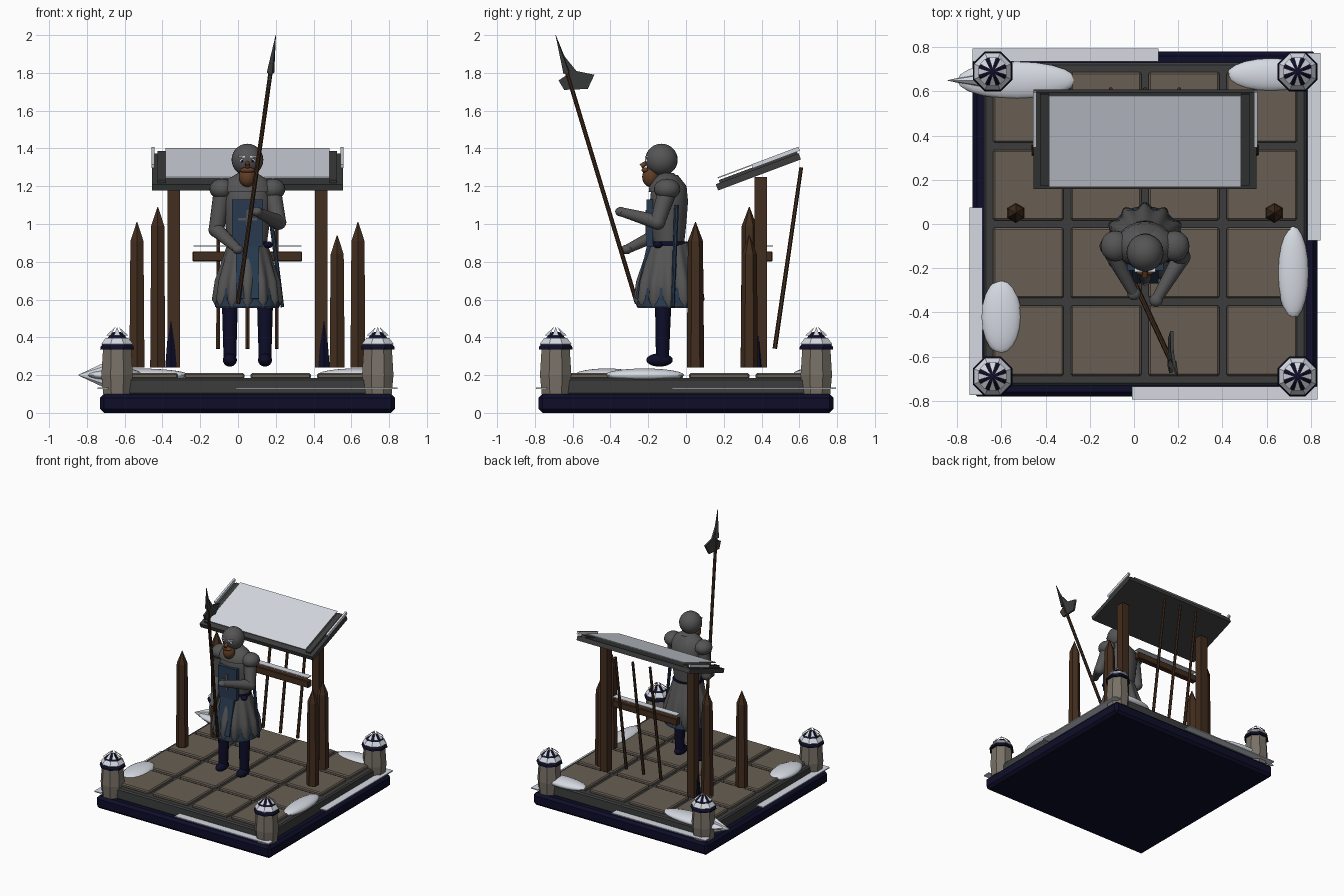
import bpy, bmesh, math
from mathutils import Vector

cube = bpy.data.objects.get("Cube")
if cube:
    bpy.data.objects.remove(cube, do_unlink=True)

CX = 0.05  # middle of the platform


def material(name, r, g, b):
    m = bpy.data.materials.new(name)
    m.use_nodes = True
    m.diffuse_color = (r, g, b, 1)
    node = next(n for n in m.node_tree.nodes if n.type == 'BSDF_PRINCIPLED')
    node.inputs["Base Color"].default_value = (r, g, b, 1)
    return m


snow = material("snow", .66, .69, .75)
wood = material("dark wood", .055, .026, .013)
tile = material("brown tile", .14, .113, .088)
stone = material("pale stone", .19, .165, .135)
slate = material("slate grey", .045, .046, .046)
armour = material("armour grey", .09, .09, .09)
navy = material("midnight navy", .004, .004, .022)
blue = material("tabard blue", .021, .042, .08)
hair = material("brown beard", .12, .048, .02)


def finish(name, bm, mat, smooth=False):
    bmesh.ops.recalc_face_normals(bm, faces=bm.faces)
    mesh = bpy.data.meshes.new(name)
    bm.to_mesh(mesh)
    bm.free()
    mesh.materials.append(mat)
    ob = bpy.data.objects.new(name, mesh)
    bpy.context.collection.objects.link(ob)
    if smooth:
        bpy.ops.object.select_all(action='DESELECT')
        bpy.context.view_layer.objects.active = ob
        ob.select_set(True)
        bpy.ops.object.shade_smooth_by_angle(angle=math.radians(50))
    return ob


def box(name, loc, size, mat, tilt=0, bevel=0):
    bm = bmesh.new()
    bmesh.ops.create_cube(bm, size=1)
    bmesh.ops.scale(bm, vec=size, verts=bm.verts)
    ob = finish(name, bm, mat)
    ob.location = loc
    ob.rotation_euler.x = tilt
    if bevel:
        mod = ob.modifiers.new("bevel", 'BEVEL')
        mod.width, mod.segments = bevel, 1
    return ob


def ball(name, loc, radii, mat, seg=20):
    bm = bmesh.new()
    bmesh.ops.create_uvsphere(bm, u_segments=seg, v_segments=seg // 2 + 2, radius=1)
    bmesh.ops.scale(bm, vec=radii, verts=bm.verts)
    ob = finish(name, bm, mat, True)
    ob.location = loc
    return ob


def rod(name, a, b, r1, r2, mat, seg=8, smooth=False):
    a, b = Vector(a), Vector(b)
    bm = bmesh.new()
    bmesh.ops.create_cone(bm, cap_ends=True, segments=seg, radius1=r1, radius2=r2,
                          depth=(b - a).length)
    ob = finish(name, bm, mat, smooth)
    ob.location = (a + b) / 2
    ob.rotation_euler = (b - a).to_track_quat('Z', 'Y').to_euler()
    return ob


def lathe(name, profile, mat, loc, seg=24, squash=1, folds=0, depth=0, smooth=True, closed=False):
    """Revolve (radius, z) pairs, optionally with folds deepening downward."""
    bm = bmesh.new()
    rings = []
    for i, (r, z) in enumerate(profile):
        k = depth * (1 - i / (len(profile) - 1))
        ring = []
        for s in range(seg):
            t = 2 * math.pi * (s + .5) / seg
            rr = r * (1 + k * math.cos(folds * t))
            ring.append(bm.verts.new((rr * math.cos(t), rr * math.sin(t) * squash, z)))
        rings.append(ring)
    pairs = list(zip(rings, rings[1:])) + ([(rings[-1], rings[0])] if closed else [])
    for lo, hi in pairs:
        for s in range(seg):
            n = (s + 1) % seg
            bm.faces.new((lo[s], lo[n], hi[n], hi[s]))
    if not closed:
        bm.faces.new(rings[0])
        bm.faces.new(rings[-1])
    ob = finish(name, bm, mat, smooth)
    ob.location = loc
    return ob


# Platform and tiled floor
box("base", (CX, 0, .05), (1.56, 1.56, .1), navy, bevel=.02)
box("plinth", (CX, 0, .14), (1.46, 1.46, .09), slate, bevel=.01)
for i in range(4):
    for j in range(4):
        box("floor_tile", (CX + (i - 1.5) * .352, (j - 1.5) * .352, .195),
            (.32, .32, .03), tile, bevel=.008)

# Corner bollards with navy caps and frosted crowns
for sx in (-1, 1):
    for sy in (-1, 1):
        p = (CX + sx * .69, sy * .69, 0)
        lathe("bollard", [(.08, .1), (.09, .2), (.08, .35)], stone, p, 8, smooth=False)
        lathe("bollard_cap", [(.097, .335), (.095, .35), (.03, .425), (.008, .43)], navy, p, 8, smooth=False)
        lathe("snow_ring", [(.088, .362), (.066, .392), (.066, .396), (.09, .366)],
              snow, p, 8, smooth=False, closed=True)
        bm = bmesh.new()
        for k in range(8):
            t = math.pi * k / 4
            pts = [(.012, t, .455), (.068, t - .25, .41), (.068, t + .25, .41)]
            bm.faces.new([bm.verts.new((r * math.cos(a), r * math.sin(a), z)) for r, a, z in pts])
        finish("snow_crown", bm, snow).location = p

# Snow drifts and icy ledges
for x, y, rx, ry in ((-.53, .65, .27, .085), (.62, .675, .2, .075),
                     (-.6, -.42, .09, .17), (.72, -.22, .07, .21)):
    ball("snow_drift", (x, y, .2), (rx, ry, .035), snow)
rod("drift_tip", (-.7, .65, .2), (-.845, .65, .2), .07, .002, snow).scale.x = .45
for s in (-1, 1):
    box("snow_ledge", (CX - s * .36, s * .765, .13), (.84, .06, .008), snow)
    box("snow_ledge", (CX + s * .765, s * .35, .13), (.06, .85, .008), snow)

# Palisade stakes
for x, y, top in ((-.535, .05, 1.01), (.635, .05, 1.01), (-.425, .335, 1.09), (.525, .335, .94)):
    lathe("stake", [(.046, .24), (.04, top - .1), (.002, top)], wood, (x, y, 0), 6, smooth=False)

# Shelter posts, rail and leaning poles
for s in (-1, 1):
    box("shelter_post", (CX + s * .39, .395, .745), (.065, .065, 1.01), wood)
    rod("post_wrap", (CX + s * .405, .375, .24), (CX + s * .405, .375, .5), .035, .012, navy, 6)
box("rail", (CX, .435, .828), (.58, .045, .055), wood, bevel=.005)
box("rail_snow", (CX, .435, .883), (.57, .05, .006), snow)
for k in (-1, 0, 1):
    rod("leaning_pole", (CX + k * .155, .47, .34), (CX + k * .155, .61, 1.3), .012, .01, wood, 6)

# Sloping roof with snow sheet and side strips
SLOPE = math.atan2(.165, .44)
box("roof", (CX, .383, 1.276), (1.01, .468, .035), slate, SLOPE)
box("roof_snow", (CX, .375, 1.322), (.87, .44, .006), snow, SLOPE)
for s in (-1, 1):
    box("roof_edge_snow", (CX + s * .5, .475, 1.352), (.016, .265, .022), snow, SLOPE)
    box("roof_edge_board", (CX + s * .455, .383, 1.3), (.04, .44, .02), slate, SLOPE)

# Guard: legs and boots
for s in (-1, 1):
    x = CX + s * .093
    rod("leg", (x, -.125, .28), (x, -.12, .64), .034, .045, navy, 14, True)
    ball("boot", (x, -.14, .28), (.037, .07, .035), navy)

# Guard: coat, skirt and torso
lathe("coat_lining", [(.172, .56), (.16, .66), (.1, .8)], blue, (CX, -.09, 0), 32)
lathe("skirt", [(.15, .555), (.175, .6), (.165, .7), (.135, .8), (.105, .9)], armour,
      (CX, -.09, 0), 96, folds=12, depth=.11)
lathe("belt", [(.108, .878), (.112, .885), (.112, .9), (.108, .907)], navy, (CX, -.09, 0), 32, .92)
lathe("torso", [(.104, .9), (.118, 1), (.13, 1.12), (.12, 1.2), (.06, 1.26)], armour,
      (CX, -.09, 0), 28, .78)
lathe("mantle", [(.14, 1.17), (.135, 1.2), (.1, 1.24), (.05, 1.27)], armour, (CX, -.1, 0), 28, .7)
box("tabard", (CX, -.192, 1.005), (.165, .035, .25), blue)
box("tabard_tail", (CX, -.225, .76), (.12, .02, .32), blue, -.22)
box("emblem_bar", (CX, -.211, 1.025), (.1, .006, .012), armour)
box("emblem_stem", (CX, -.211, 1.01), (.012, .006, .13), armour)
rod("scabbard", (.165, -.05, 1.1), (.235, -.07, .56), .013, .01, blue, 8)
ball("pouch", (.16, -.15, .89), (.025, .025, .018), navy)

# Guard: arms
for side, elbow, hand in ((-1, (-.115, -.1, .97), (.0, -.315, .865)),
                          (1, (.215, -.15, 1.01), (.1, -.345, 1.065))):
    shoulder = (CX + side * .13, -.1, 1.17)
    ball("shoulder_guard", (CX + side * .135, -.1, 1.185), (.066, .07, .055), armour)
    rod("upper_arm", shoulder, elbow, .05, .04, armour, 16, True)
    ball("elbow", elbow, (.041, .041, .041), armour)
    rod("forearm", elbow, hand, .04, .024, armour, 16, True)
    ball("glove", hand, (.03, .03, .025), armour)

# Guard: head
ball("helmet", (CX, -.13, 1.34), (.084, .086, .085), armour, 24)
ball("beard", (CX, -.187, 1.25), (.046, .045, .055), hair)
ball("moustache", (CX, -.215, 1.285), (.04, .02, .015), hair)
rod("nose", (CX, -.2, 1.33), (CX, -.238, 1.305), .01, .014, hair, 8, True)
for s in (-1, 1):
    ball("eye", (CX + s * .028, -.205, 1.335), (.013, .01, .01), snow, 10)
    ball("pupil", (CX + s * .028, -.214, 1.334), (.006, .004, .006), navy, 8)
    box("eyebrow", (CX + s * .03, -.207, 1.355), (.035, .02, .008), snow)

# Halberd
FOOT, TIP = Vector((0, -.26, .58)), Vector((.2, -.69, 2))
rod("halberd_shaft", FOOT, FOOT.lerp(TIP, .88), .012, .012, wood, 8)
rod("halberd_spike", FOOT.lerp(TIP, .86), TIP, .022, .001, slate, 4)
bm = bmesh.new()
outline = [(-.645, 1.89), (-.58, 1.81), (-.485, 1.79), (-.52, 1.715), (-.645, 1.71),
           (-.675, 1.76), (-.622, 1.795)]
face = bm.faces.new([bm.verts.new((.158 + (z - 1.75) * .14, y, z)) for y, z in outline])
grown = bmesh.ops.extrude_face_region(bm, geom=[face])["geom"]
bmesh.ops.translate(bm, vec=(.014, 0, 0), verts=[v for v in grown if isinstance(v, bmesh.types.BMVert)])
finish("halberd_blade", bm, slate)
